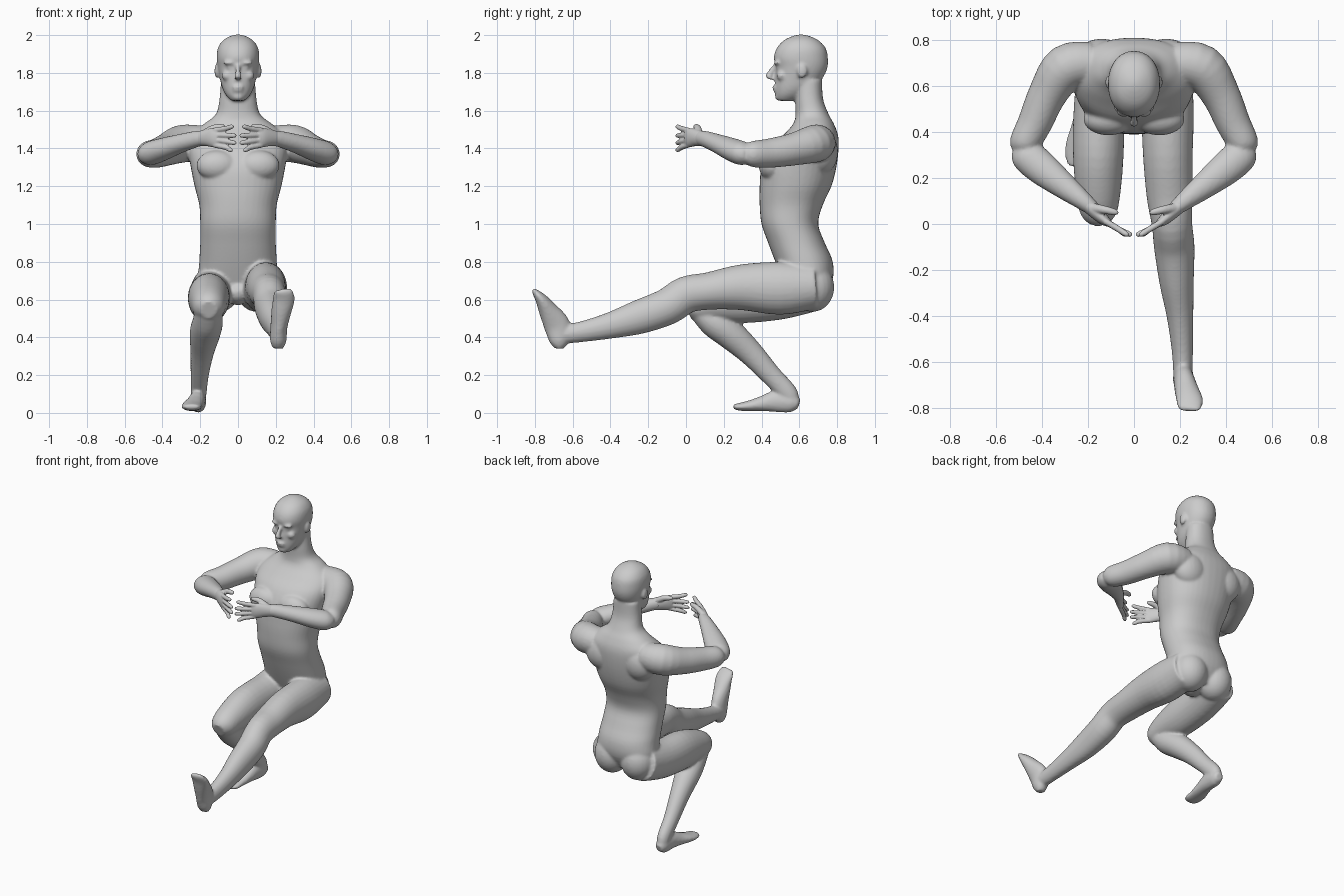
import bpy, bmesh, math
from mathutils import Vector, Matrix

X, Y, Z = Vector((1, 0, 0)), Vector((0, 1, 0)), Vector((0, 0, 1))


def smooth_path(rows, n=4):
    """Catmull-Rom interpolation of (x, y, z, a, b) rows."""
    p = [rows[0]] + list(rows) + [rows[-1]]
    out = []
    for i in range(1, len(p) - 2):
        for k in range(n):
            t = k / n
            out.append([0.5 * (2 * b + (c - a) * t + (2 * a - 5 * b + 4 * c - d) * t * t
                               + (3 * b - a - 3 * c + d) * t ** 3)
                        for a, b, c, d in zip(*p[i - 1:i + 3])])
    return out + [list(rows[-1])]


def loft(bm, rows, hint=X, axis=None, power=2.0, side=1, seg=28):
    """Closed tube of (super)elliptical rings; a lies along hint, b across it."""
    rows = smooth_path([(r[0] * side,) + tuple(r[1:]) for r in rows])
    pts = [Vector(r[:3]) for r in rows]
    rings = []
    for i, r in enumerate(rows):
        t = axis or (pts[min(i + 1, len(pts) - 1)] - pts[max(i - 1, 0)]).normalized()
        u = (hint - t * hint.dot(t)).normalized()
        v = t.cross(u)
        ring = []
        for k in range(seg):
            w = 2 * math.pi * k / seg
            c, s = math.cos(w), math.sin(w)
            c = math.copysign(abs(c) ** (2 / power), c)
            s = math.copysign(abs(s) ** (2 / power), s)
            ring.append(bm.verts.new(pts[i] + u * (r[3] * c) + v * (r[4] * s)))
        rings.append(ring)
    for r0, r1 in zip(rings, rings[1:]):
        for k in range(seg):
            j = (k + 1) % seg
            bm.faces.new((r0[k], r0[j], r1[j], r1[k]))
    bm.faces.new(rings[0][::-1])
    bm.faces.new(rings[-1])


def blob(bm, c, r, mirror=False):
    """Ellipsoid, optionally on both sides of x = 0."""
    for s in ((1, -1) if mirror else (1,)):
        m = Matrix.Translation((c[0] * s, c[1], c[2])) @ Matrix.Diagonal((*r, 1))
        bmesh.ops.create_uvsphere(bm, u_segments=24, v_segments=16, radius=1, matrix=m)


def fuse(bm, name, voxel, rounds):
    """Merge all overlapping volumes into one smooth skin."""
    bmesh.ops.recalc_face_normals(bm, faces=bm.faces)
    me = bpy.data.meshes.new(name)
    bm.to_mesh(me)
    bm.free()
    ob = bpy.data.objects.new(name, me)
    bpy.context.collection.objects.link(ob)
    rm = ob.modifiers.new("fuse", 'REMESH')
    rm.mode = 'VOXEL'
    rm.voxel_size = voxel
    sm = ob.modifiers.new("relax", 'SMOOTH')
    sm.factor = 0.5
    sm.iterations = rounds
    dg = bpy.context.evaluated_depsgraph_get()
    baked = bpy.data.meshes.new_from_object(ob.evaluated_get(dg))
    ob.modifiers.clear()
    ob.data = baked
    for p in baked.polygons:
        p.use_smooth = True
    return ob


body = bmesh.new()

# torso and neck
loft(body, [(0, .64, .60, .13, .08), (0, .645, .70, .205, .13), (0, .625, .80, .205, .152),
            (0, .585, .90, .20, .15), (0, .55, 1.0, .20, .15), (0, .557, 1.1, .205, .167),
            (0, .58, 1.2, .23, .19), (0, .598, 1.3, .25, .198), (0, .628, 1.4, .265, .18),
            (0, .66, 1.47, .25, .145), (0, .675, 1.53, .18, .108), (0, .668, 1.58, .118, .088),
            (0, .652, 1.66, .098, .074), (0, .65, 1.76, .09, .07)], axis=Z, power=2.25, seg=40)
blob(body, (.11, .455, 1.31), (.11, .07, .08), True)     # chest
blob(body, (.14, .715, 1.38), (.12, .09, .12), True)     # shoulder blades
blob(body, (.10, .67, .665), (.115, .115, .13), True)    # buttocks
blob(body, (0, .60, .64), (.07, .10, .07))               # crotch

# head
loft(body, [(0, .53, 1.652, .035, .045), (0, .55, 1.68, .062, .075), (0, .575, 1.72, .083, .103),
            (0, .60, 1.78, .098, .128), (0, .612, 1.83, .108, .137), (0, .608, 1.88, .113, .143),
            (0, .61, 1.93, .107, .130), (0, .61, 1.97, .082, .095), (0, .61, 1.993, .045, .05),
            (0, .61, 2.003, .012, .012)], axis=Z, power=2.15, seg=40)
loft(body, [(0, .475, 1.845, .011, .012), (0, .452, 1.81, .013, .018),
            (0, .438, 1.782, .019, .018), (0, .452, 1.765, .018, .012)], axis=Z)   # nose
blob(body, (.042, .482, 1.853), (.037, .017, .012), True)   # brow
blob(body, (.04, .493, 1.828), (.019, .016, .011), True)    # eyes
blob(body, (.055, .505, 1.785), (.032, .026, .026), True)   # cheeks
blob(body, (0, .470, 1.724), (.029, .014, .008))            # upper lip
blob(body, (0, .472, 1.706), (.026, .013, .008))            # lower lip
blob(body, (0, .492, 1.675), (.032, .022, .020))            # chin
blob(body, (.112, .615, 1.81), (.013, .027, .038), True)    # ears

# arms
for s in (1, -1):
    loft(body, [(.18, .70, 1.43, .09, .09), (.295, .68, 1.425, .10, .10), (.375, .565, 1.395, .086, .084),
                (.43, .44, 1.375, .077, .075), (.476, .35, 1.37, .068, .066),
                (.488, .315, 1.37, .045, .045)], hint=Z, side=s)
    loft(body, [(.50, .335, 1.37, .04, .045), (.467, .30, 1.373, .062, .072), (.40, .242, 1.395, .060, .073),
                (.31, .17, 1.425, .050, .058), (.22, .10, 1.45, .043, .041),
                (.17, .06, 1.456, .038, .03)], hint=Z, side=s)

# stretched leg
loft(body, [(.13, .68, .67, .115, .12), (.145, .50, .66, .115, .14), (.147, .30, .665, .108, .122),
            (.155, .12, .645, .10, .099), (.165, 0, .625, .088, .098), (.175, -.10, .562, .088, .097),
            (.185, -.25, .507, .075, .090), (.20, -.40, .463, .058, .070), (.21, -.55, .43, .046, .055),
            (.213, -.66, .415, .042, .05)])
loft(body, [(.212, -.672, .34, .026, .024), (.213, -.672, .38, .043, .052), (.217, -.682, .46, .045, .070),
            (.230, -.728, .54, .053, .052), (.242, -.765, .60, .058, .033), (.240, -.798, .64, .052, .017),
            (.238, -.805, .655, .035, .009)])
blob(body, (.165, .02, .665), (.05, .055, .06))             # kneecap

# folded leg
loft(body, [(-.13, .68, .66, .115, .12), (-.15, .50, .62, .112, .125), (-.155, .30, .605, .11, .13),
            (-.155, .15, .585, .098, .105), (-.155, .05, .56, .080, .080), (-.155, .008, .545, .045, .048)])
loft(body, [(-.157, .05, .555, .062, .05), (-.16, .14, .485, .080, .078), (-.175, .23, .42, .081, .080),
            (-.19, .34, .32, .062, .067), (-.203, .45, .20, .048, .055), (-.208, .535, .11, .042, .052),
            (-.21, .555, .07, .038, .045)])
loft(body, [(-.207, .598, .045, .026, .026), (-.21, .56, .055, .041, .053), (-.215, .48, .062, .043, .058),
            (-.228, .41, .050, .048, .042), (-.243, .34, .038, .055, .029), (-.245, .28, .032, .052, .020),
            (-.245, .25, .034, .036, .012)])

fuse(body, "body", .0085, 6)

# hands
for s, name in ((1, "left_hand"), (-1, "right_hand")):
    hand = bmesh.new()
    loft(hand, [(.215, .097, 1.451, .038, .034), (.165, .05, 1.457, .045, .030),
                (.13, .018, 1.457, .051, .024), (.105, 0, 1.457, .046, .015)], hint=Z, side=s)
    for i, (tx, tz) in enumerate(((.022, 1.515), (.009, 1.468), (.009, 1.43), (.028, 1.392))):
        z = 1.496 - .026 * i
        loft(hand, [(.125, .012, z, .014, .014), (.065, -.024, (z + tz) / 2, .0135, .0135),
                    (tx + .012, -.044, tz, .012, .012), (tx, -.049, tz, .006, .006)],
             hint=Z, side=s, seg=14)
    loft(hand, [(.185, .07, 1.475, .02, .022), (.13, .062, 1.507, .018, .018), (.085, .052, 1.515, .014, .014),
                (.068, .047, 1.515, .006, .006)], hint=Z, side=s, seg=16)
    fuse(hand, name, .005, 2)
